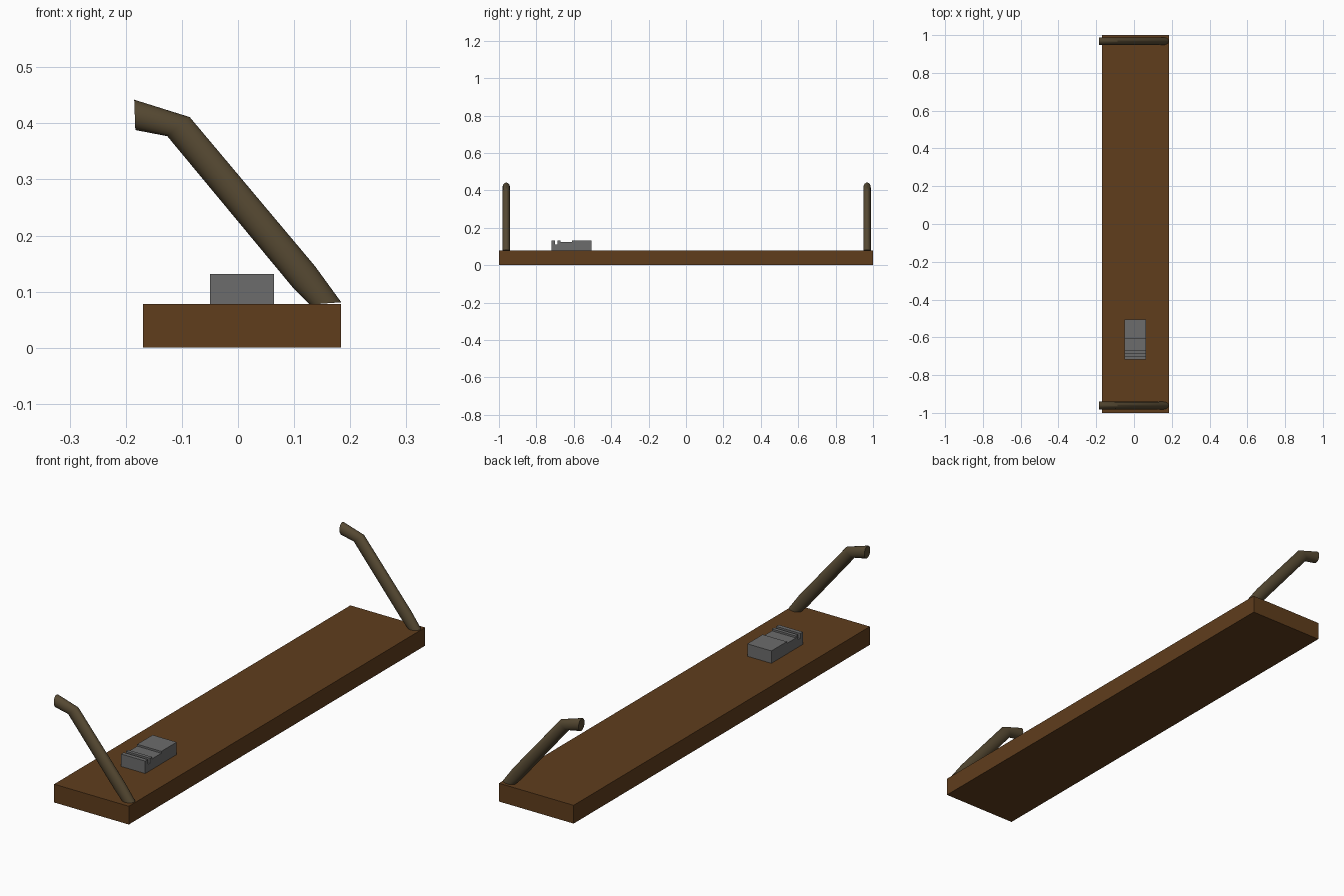
import bpy, bmesh, math
from mathutils import Vector

if "Cube" in bpy.data.objects:
    bpy.data.objects.remove(bpy.data.objects["Cube"])


def material(name, rgb):
    m = bpy.data.materials.new(name)
    m.diffuse_color = (*rgb, 1)
    m.use_nodes = True
    m.node_tree.nodes["Principled BSDF"].inputs["Base Color"].default_value = m.diffuse_color
    return m


def finish(name, bm, mat):
    bmesh.ops.recalc_face_normals(bm, faces=bm.faces)
    me = bpy.data.meshes.new(name)
    bm.to_mesh(me)
    bm.free()
    ob = bpy.data.objects.new(name, me)
    bpy.context.collection.objects.link(ob)
    me.materials.append(mat)
    return ob


def extrude_yz(name, profile, x0, x1, mat):
    """Extrude a (y, z) outline from x0 to x1."""
    bm = bmesh.new()
    face = bm.faces.new([bm.verts.new((x0, y, z)) for y, z in profile])
    res = bmesh.ops.extrude_face_region(bm, geom=[face])
    verts = [v for v in res["geom"] if isinstance(v, bmesh.types.BMVert)]
    bmesh.ops.translate(bm, verts=verts, vec=(x1 - x0, 0, 0))
    return finish(name, bm, mat)


def pipe(name, sections, y, half_width, mat, sides=20):
    """Loft elliptical rings; each section is an outer/inner (x, z) pair."""
    bm = bmesh.new()
    rings = []
    for (ox, oz), (ix, iz) in sections:
        a, b = Vector((ox, y, oz)), Vector((ix, y, iz))
        mid, half = (a + b) / 2, (a - b) / 2
        ring = []
        for i in range(sides):
            t = math.tau * i / sides
            p = mid + half * math.cos(t) + Vector((0, half_width * math.sin(t), 0))
            ring.append(bm.verts.new(p))
        rings.append(ring)
    for r, s in zip(rings, rings[1:]):
        for i in range(sides):
            j = (i + 1) % sides
            bm.faces.new((r[i], r[j], s[j], s[i]))
    bm.faces.new(rings[0])
    bm.faces.new(rings[-1])
    ob = finish(name, bm, mat)
    bpy.ops.object.select_all(action="DESELECT")
    ob.select_set(True)
    bpy.context.view_layer.objects.active = ob
    bpy.ops.object.shade_smooth_by_angle(angle=math.radians(30))
    return ob


wood = material("wood", (0.115, 0.047, 0.012))
bronze = material("bronze", (0.092, 0.066, 0.032))
grey = material("grey", (0.15, 0.15, 0.15))

# Plank
extrude_yz("plank", [(-1, 0), (1, 0), (1, 0.078), (-1, 0.078)], -0.169, 0.184, wood)

# Stepped block with a groove near its front end
block = [(-0.718, 0.078), (-0.505, 0.078), (-0.505, 0.131), (-0.609, 0.131),
         (-0.609, 0.123), (-0.671, 0.123), (-0.671, 0.131), (-0.686, 0.131),
         (-0.686, 0.11), (-0.70, 0.11), (-0.70, 0.131), (-0.718, 0.131)]
extrude_yz("stepped_block", block, -0.05, 0.064, grey)

# Bent arms at both ends
arm = [((0.184, 0.081), (0.128, 0.077)),
       ((0.1375, 0.145), (0.098, 0.107)),
       ((-0.086, 0.411), (-0.126, 0.377)),
       ((-0.185, 0.442), (-0.183, 0.388))]
for name, y in (("front_arm", -0.961), ("back_arm", 0.968)):
    pipe(name, arm, y, 0.02, bronze)
